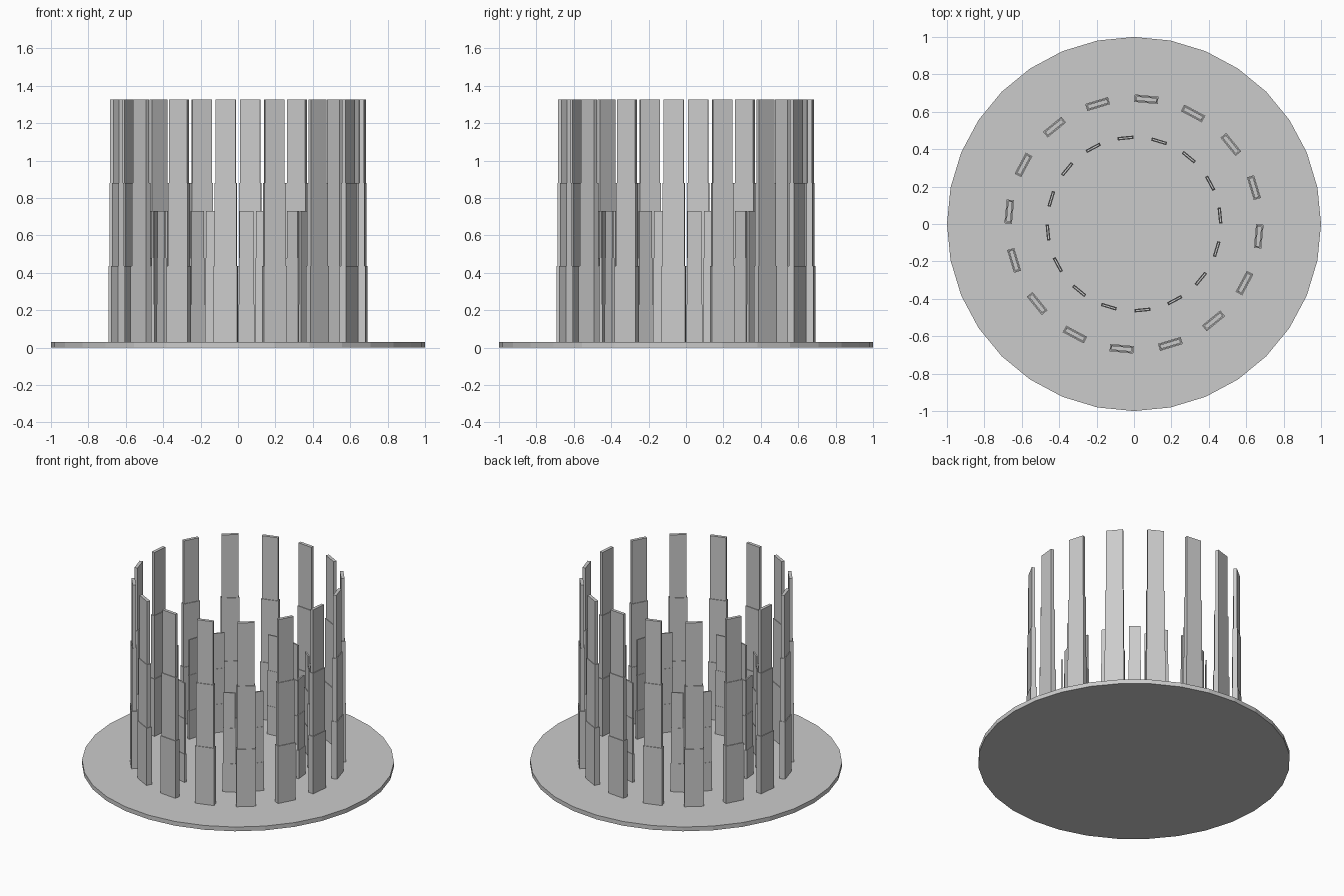
import bpy, bmesh, math
from mathutils import Matrix

if "Cube" in bpy.data.objects:
    bpy.data.objects.remove(bpy.data.objects["Cube"])

# Round base plate
bpy.ops.mesh.primitive_cylinder_add(vertices=32, radius=1.0, depth=0.03, location=(0, 0, 0.015))
bpy.context.object.name = "base_plate"


def slat_ring(name, radius, first_angle, tiers, count=16):
    """Ring of upright slats, each a stack of boxes that get slimmer upwards.
    tiers: (width, thickness, z_bottom, z_top)"""
    bm = bmesh.new()
    for i in range(count):
        turn = Matrix.Rotation(math.radians(first_angle + i * 360 / count), 4, 'Z')
        for width, thick, z0, z1 in tiers:
            place = (turn @ Matrix.Translation((radius, 0, (z0 + z1) / 2))
                     @ Matrix.Diagonal((thick, width, z1 - z0, 1)))
            bmesh.ops.create_cube(bm, size=1, matrix=place)
    mesh = bpy.data.meshes.new(name)
    bm.to_mesh(mesh)
    bm.free()
    obj = bpy.data.objects.new(name, mesh)
    bpy.context.collection.objects.link(obj)
    return obj


# Tall outer ring
slat_ring("outer_slats", 0.67, -5.625, [
    (0.127, 0.040, 0.03, 0.435),
    (0.118, 0.031, 0.435, 0.88),
    (0.109, 0.022, 0.88, 1.325)])

# Short inner ring, staggered between the outer slats
slat_ring("inner_slats", 0.462, 5.625, [
    (0.085, 0.018, 0.03, 0.23),
    (0.080, 0.014, 0.23, 0.48),
    (0.075, 0.010, 0.48, 0.73)])
